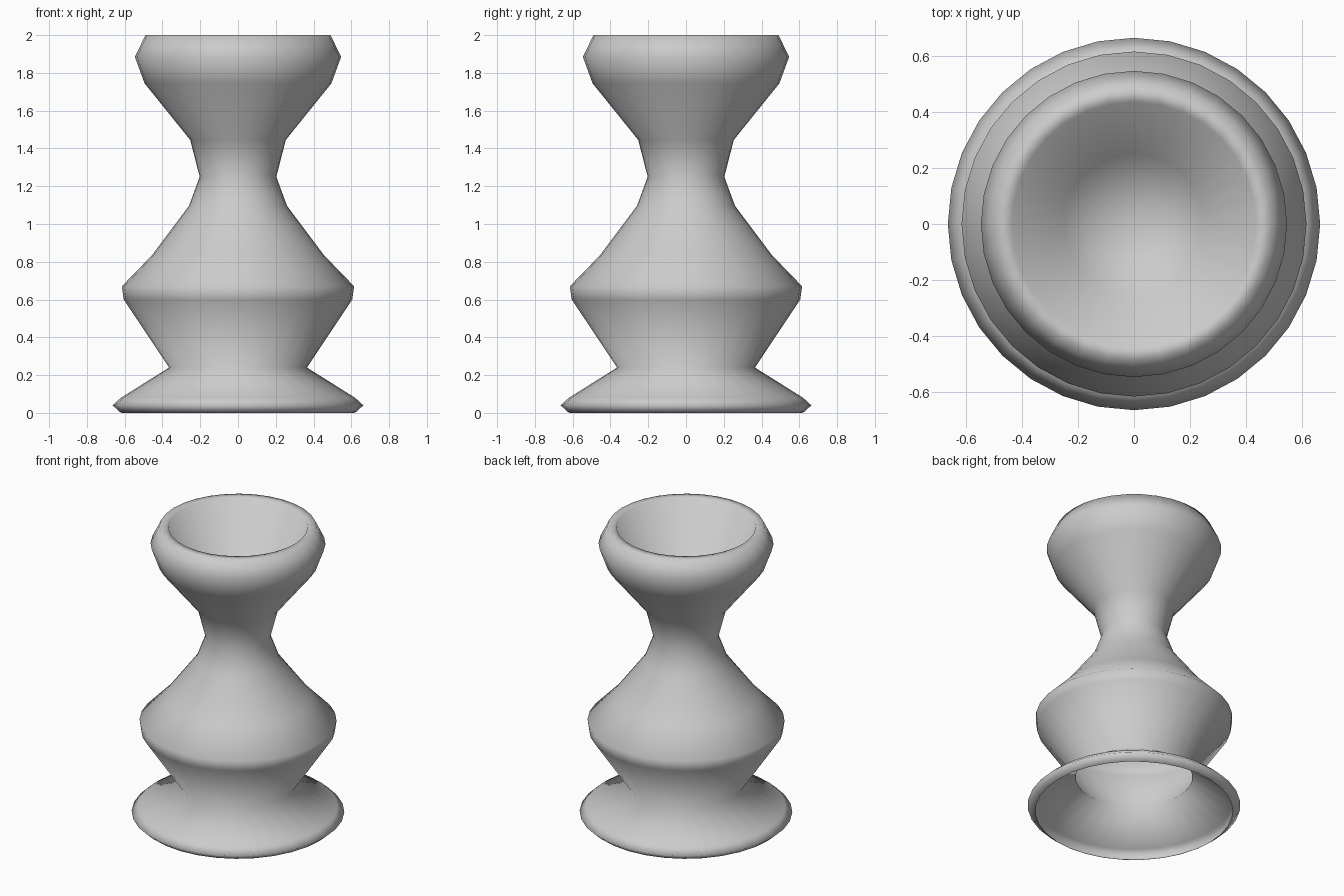
import bpy, bmesh
from math import sin, cos, tau

if "Cube" in bpy.data.objects:
    bpy.data.objects.remove(bpy.data.objects["Cube"])

SEGMENTS = 32

# (radius, height): bowl floor, inner wall, rim, outer wall down to the open foot
PROFILE = [
    (0.0, 1.41), (0.25, 1.45), (0.435, 2.0), (0.49, 2.0), (0.546, 1.885),
    (0.495, 1.745), (0.253, 1.445), (0.203, 1.25), (0.26, 1.095),
    (0.455, 0.835), (0.615, 0.67), (0.605, 0.6), (0.365, 0.24),
    (0.62, 0.08), (0.664, 0.04), (0.625, 0.005), (0.615, 0.0),
]


def lathe(name, profile, segments):
    bm = bmesh.new()
    rings = []
    for r, z in profile:
        if r == 0:
            rings.append([bm.verts.new((0, 0, z))] * segments)
        else:
            rings.append([bm.verts.new((r * cos(tau * i / segments),
                                        r * sin(tau * i / segments), z))
                          for i in range(segments)])
    for a, b in zip(rings, rings[1:]):
        for i in range(segments):
            j = (i + 1) % segments
            corners = list(dict.fromkeys((a[i], b[i], b[j], a[j])))
            bm.faces.new(corners).smooth = True
    # outward on the outside of the shell, upward inside the bowl
    bmesh.ops.recalc_face_normals(bm, faces=bm.faces)
    bm.faces.ensure_lookup_table()
    if bm.faces[0].normal.z < 0:
        bmesh.ops.reverse_faces(bm, faces=bm.faces)
    mesh = bpy.data.meshes.new(name)
    bm.to_mesh(mesh)
    bm.free()
    obj = bpy.data.objects.new(name, mesh)
    bpy.context.collection.objects.link(obj)
    return obj


# Turned vase: cup on top, belly, flared hollow foot
lathe("vase", PROFILE, SEGMENTS)
